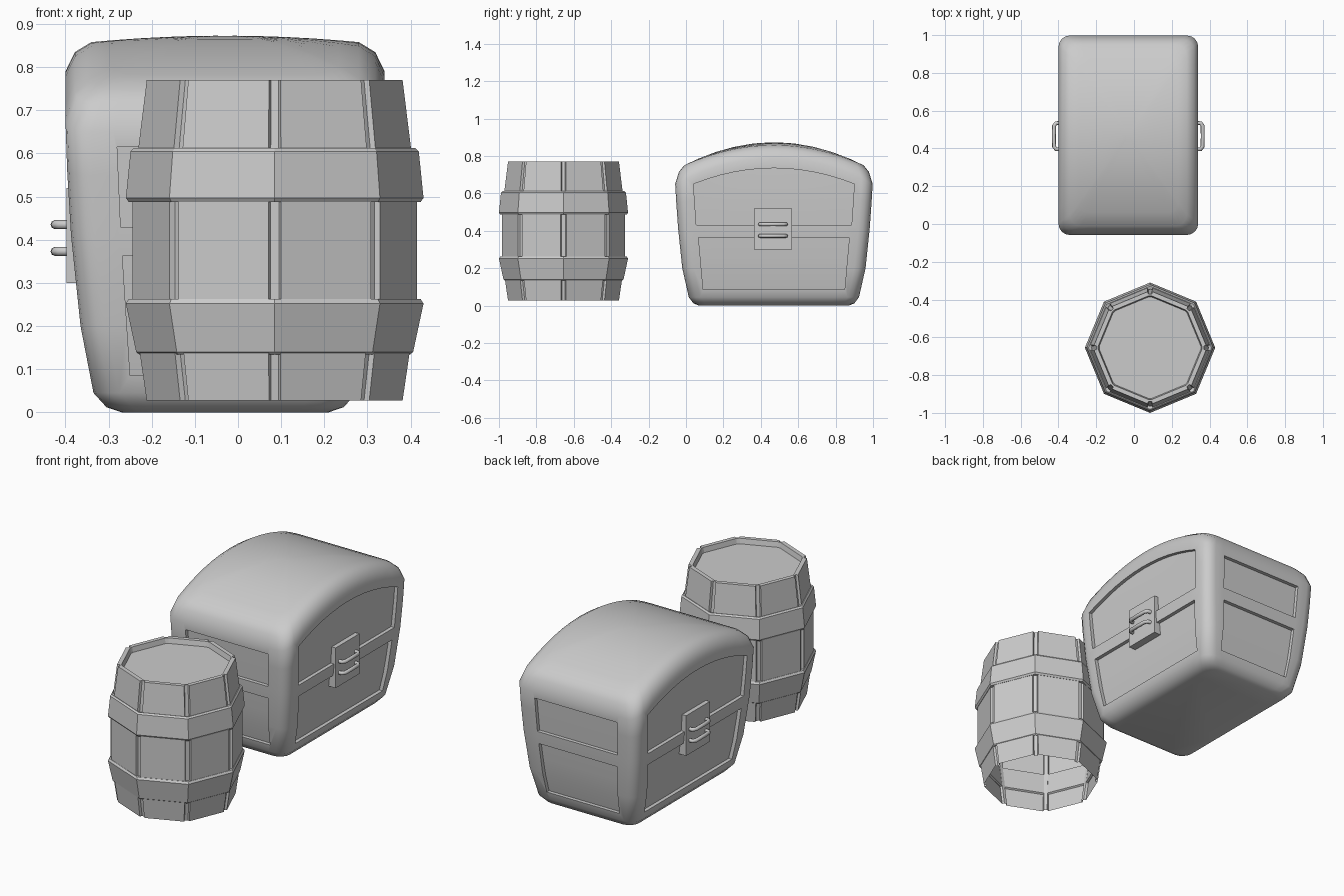
import bpy, bmesh
from math import sin, cos, pi

if "Cube" in bpy.data.objects:
    bpy.data.objects.remove(bpy.data.objects["Cube"])

CX, CY = -0.03, 0.47      # chest centre
BX, BY = 0.085, -0.655    # barrel centre


def loft(name, rings, cap_start=False, cap_end=False, wrap=False, bm=None):
    """Skin a list of closed rings; returns an object unless a bmesh is passed in."""
    own = bm is None
    bm = bm or bmesh.new()
    vs = [[bm.verts.new(p) for p in r] for r in rings]
    pairs = list(zip(vs, vs[1:])) + ([(vs[-1], vs[0])] if wrap else [])
    for a, b in pairs:
        n = len(a)
        for i in range(n):
            bm.faces.new((a[i], a[(i + 1) % n], b[(i + 1) % n], b[i]))
    if cap_start:
        bm.faces.new(vs[0])
    if cap_end:
        bm.faces.new(vs[-1])
    return finish(name, bm) if own else None


def finish(name, bm):
    bmesh.ops.recalc_face_normals(bm, faces=bm.faces)
    me = bpy.data.meshes.new(name)
    bm.to_mesh(me)
    bm.free()
    ob = bpy.data.objects.new(name, me)
    bpy.context.collection.objects.link(ob)
    return ob


def activate(ob):
    bpy.ops.object.select_all(action='DESELECT')
    ob.select_set(True)
    bpy.context.view_layer.objects.active = ob


# ---- chest body: rounded rectangles, arched towards the lid
def outline(hx, hy, r=0.06, seg=4, side=12):
    corners = []
    for k, (sx, sy) in enumerate(((1, 1), (-1, 1), (-1, -1), (1, -1))):
        corners.append([(sx * (hx - r) + r * cos((k + i / seg) * pi / 2),
                         sy * (hy - r) + r * sin((k + i / seg) * pi / 2)) for i in range(seg + 1)])
    pts = []
    for k in range(4):
        pts += corners[k]
        a, b = corners[k][-1], corners[(k + 1) % 4][0]
        pts += [(a[0] + (b[0] - a[0]) * i / side, a[1] + (b[1] - a[1]) * i / side)
                for i in range(1, side)]
    return pts


LEVELS = [  # half x, half y, z, arch height
    (.24, .40, 0, 0), (.275, .43, .012, 0), (.305, .455, .045, 0), (.335, .49, .2, 0),
    (.357, .512, .41, 0), (.366, .522, .55, .05), (.37, .528, .65, .14),
    (.348, .508, .715, .12), (.31, .48, .75, .108)]
rings = [[(CX + u, CY + v, z + a * (1 - (v / hy) ** 2)) for u, v in outline(hx, hy)]
         for hx, hy, z, a in LEVELS]
for s in (.85, .65, .45, .25, .06):
    rings.append([(CX + u * s, CY + v * s,
                   .75 + .108 * (1 - (v * s / .48) ** 2) + .015 * (1 - s * s))
                  for u, v in outline(.31, .48)])
chest = loft("chest_body", rings, True, True)


# ---- recessed panels on all four chest walls
def wall(z, axis):
    for a, b in zip(LEVELS, LEVELS[1:7]):
        if z <= b[2]:
            return a[axis] + (b[axis] - a[axis]) * (z - a[2]) / (b[2] - a[2])
    return LEVELS[6][axis]


def panel(bm, axis, sign, wb, wt, zb, zt, arch=0):
    cols = []
    for i in range(13):
        t = -1 + i / 6
        top = zt + arch * (1 - t * t)
        rows = [(t * (wb + (wt - wb) * k / 3), zb + (top - zb) * k / 3) for k in range(4)]
        loop = [(w, wall(z, axis) - .02, z) for w, z in rows]
        loop += [(w, .7, z) for w, z in reversed(rows)]
        cols.append([(CX + sign * d, CY + w, z) if axis == 0 else (CX + w, CY + sign * d, z)
                     for w, d, z in loop])
    loft("", cols, True, True, bm=bm)


bm = bmesh.new()
for s in (1, -1):
    panel(bm, 0, s, .378, .403, .085, .365)
    panel(bm, 0, s, .415, .43, .43, .65, .085)
    panel(bm, 1, s, .22, .238, .085, .362)
    panel(bm, 1, s, .242, .25, .43, .615)
cutter = finish("panel_cutter", bm)
cutter.hide_render = True

mod = chest.modifiers.new("panels", 'BOOLEAN')
mod.operation, mod.solver, mod.object = 'DIFFERENCE', 'EXACT', cutter
activate(chest)
bpy.ops.object.modifier_apply(modifier=mod.name)
bpy.data.objects.remove(cutter)
activate(chest)
bpy.ops.object.shade_smooth_by_angle(angle=0.7)

# ---- latch plates and handles on both long sides
for s, side in ((1, "right"), (-1, "left")):
    bpy.ops.mesh.primitive_cube_add(size=1, location=(CX + s * .34, .465, .41))
    plate = bpy.context.object
    plate.name = "latch_plate_" + side
    plate.scale = (.056, .205, .22)
    for z in (.373, .435):
        cu = bpy.data.curves.new("handle_" + side, 'CURVE')
        cu.dimensions = '3D'
        cu.bevel_depth, cu.bevel_resolution = .0105, 2
        sp = cu.splines.new('POLY')
        path = [(.355, -.07), (.383, -.069), (.393, -.055), (.394, 0),
                (.393, .055), (.383, .069), (.355, .07)]
        sp.points.add(len(path) - 1)
        for p, (d, y) in zip(sp.points, path):
            p.co = (CX + s * d, .465 + y, z, 1)
        bpy.context.collection.objects.link(bpy.data.objects.new("handle_" + side, cu))


# ---- barrel: eight flat staves with grooves at the corners, open underneath
def stave_ring(r, z, groove):
    pts = []
    for k in range(8):
        c = k * pi / 4
        for da, g in ((-.045, 0), (-.03, groove), (.03, groove), (.045, 0)):
            # stay on the straight octagon side next to the corner
            rr = r * cos(pi / 8) / cos(pi / 8 - abs(da)) - g
            pts.append((BX + rr * cos(c + da), BY + rr * sin(c + da), z))
    return pts


loft("barrel_staves", [stave_ring(*a) for a in (
    (.302, .027, .014), (.336, .255, .014), (.336, .5, .014), (.302, .77, .014),
    (.278, .77, 0), (.272, .742, 0))], cap_end=True)


def octagon(r, z):
    return [(BX + r * cos(k * pi / 4), BY + r * sin(k * pi / 4), z) for k in range(8)]


for name, prof in (
        ("lower_hoop", [(.305, .14), (.314, .134), (.321, .14), (.345, .252), (.338, .263), (.325, .263)]),
        ("upper_hoop", [(.325, .487), (.338, .487), (.345, .497), (.334, .605), (.326, .613), (.31, .608)])):
    loft(name, [octagon(*p) for p in prof], wrap=True)
